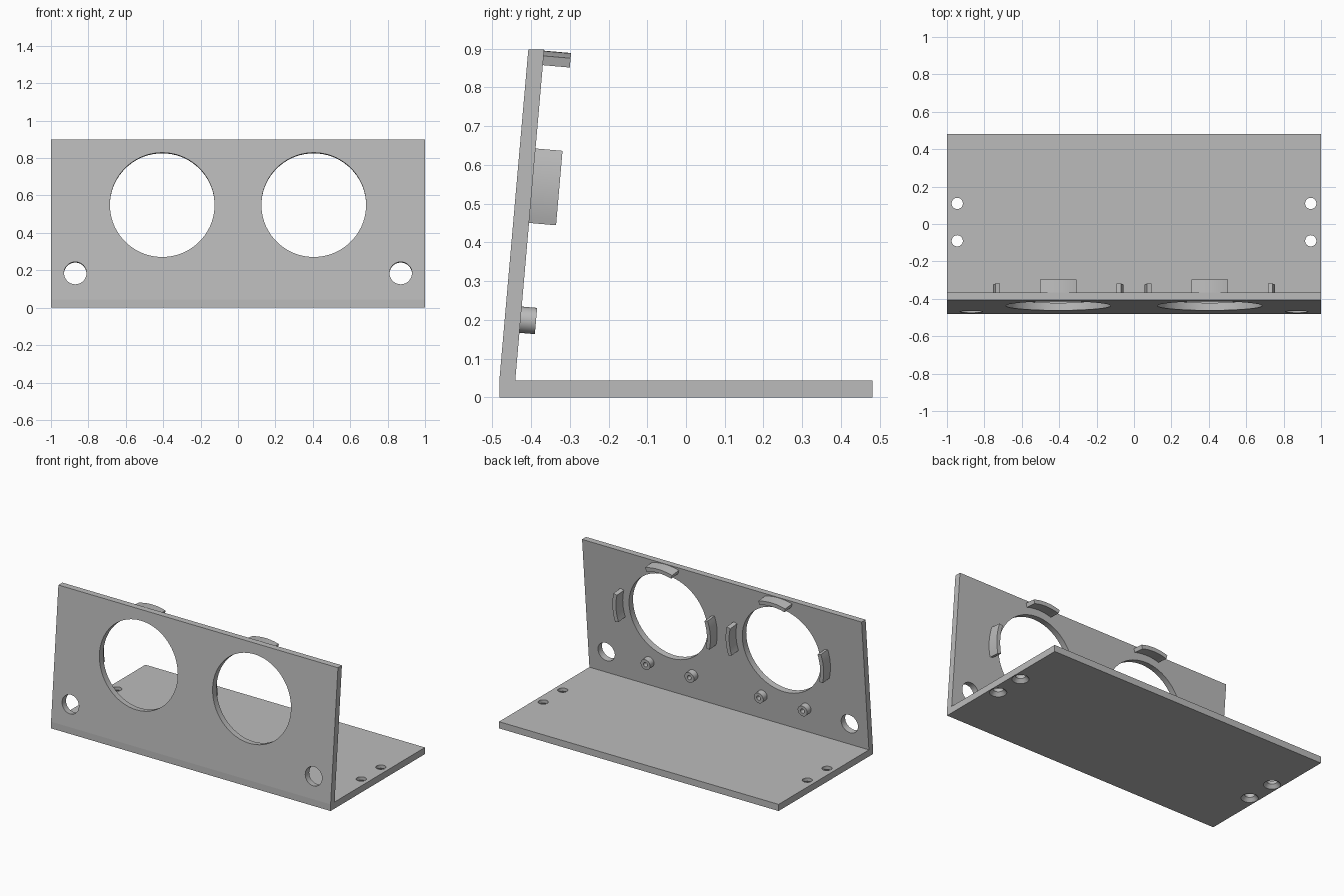
import bpy, bmesh
from math import radians, sin, cos, pi
from mathutils import Matrix, Vector

default = bpy.data.objects.get("Cube")
if default:
    bpy.data.objects.remove(default)

TILT = radians(5)
BASE_T, TOP, PLATE_T = 0.043, 0.898, 0.041   # base thickness, panel top, panel depth in y
FRONT, BACK = -0.482, 0.482
RING_X, RING_Z = 0.405, 0.55

grey = bpy.data.materials.new("light grey")
grey.use_nodes = True
grey.diffuse_color = (0.5, 0.5, 0.5, 1)
grey.node_tree.nodes["Principled BSDF"].inputs["Base Color"].default_value = (0.5, 0.5, 0.5, 1)


def make(name, bm, matrix=None):
    bmesh.ops.recalc_face_normals(bm, faces=bm.faces)
    if matrix:
        bm.transform(matrix)
    mesh = bpy.data.meshes.new(name)
    bm.to_mesh(mesh)
    bm.free()
    mesh.materials.append(grey)
    ob = bpy.data.objects.new(name, mesh)
    bpy.context.collection.objects.link(ob)
    return ob


def extrude(name, points, direction, matrix=None):
    """Solid made by sweeping a closed 3D outline along a vector."""
    bm = bmesh.new()
    face = bm.faces.new([bm.verts.new(p) for p in points])
    new = bmesh.ops.extrude_face_region(bm, geom=[face])["geom"]
    verts = [v for v in new if isinstance(v, bmesh.types.BMVert)]
    bmesh.ops.translate(bm, verts=verts, vec=direction)
    return make(name, bm, matrix)


def lathe(name, profile, matrix, steps=48):
    """Solid of revolution about local z from (radius, height) points."""
    bm = bmesh.new()
    verts = [bm.verts.new((r, 0, h)) for r, h in profile]
    edges = [bm.edges.new(pair) for pair in zip(verts, verts[1:])]
    bmesh.ops.spin(bm, geom=verts + edges, axis=(0, 0, 1), cent=(0, 0, 0),
                   angle=2 * pi, steps=steps, use_merge=True)
    bmesh.ops.remove_doubles(bm, verts=bm.verts, dist=1e-5)
    return make(name, bm, matrix)


def on_panel(x, z, depth=0.0):
    """Frame on the tilted panel's front: local z points backward through it."""
    y = FRONT + (z - BASE_T) * sin(TILT) / cos(TILT)
    frame = Matrix.Translation((x, y, z)) @ Matrix.Rotation(-pi / 2 - TILT, 4, "X")
    return frame @ Matrix.Translation((0, 0, depth))


def cut(target, cutters):
    for cutter in cutters:
        mod = target.modifiers.new("hole", "BOOLEAN")
        mod.object, mod.operation, mod.solver = cutter, "DIFFERENCE", "EXACT"
    bpy.context.view_layer.objects.active = target
    for mod in list(target.modifiers):
        bpy.ops.object.modifier_apply(modifier=mod.name)
    for cutter in cutters:
        bpy.data.objects.remove(cutter)


# Base plate and tilted front panel
base = extrude("base_plate", [(-1, FRONT, 0), (-1, BACK, 0), (-1, BACK, BASE_T),
                              (-1, FRONT, BASE_T)], (2, 0, 0))
lean = (TOP - BASE_T) * sin(TILT) / cos(TILT)
panel = extrude("front_panel", [(-1, FRONT, BASE_T), (-1, FRONT + PLATE_T, BASE_T),
                                (-1, FRONT + PLATE_T + lean, TOP),
                                (-1, FRONT + lean, TOP)], (2, 0, 0))

# Large round openings and small corner holes in the panel
panel_cutters = []
for side in (-1, 1):
    for x, z, r in ((RING_X, RING_Z, 0.28), (0.87, 0.185, 0.06)):
        panel_cutters.append(lathe("cutter", [(0, -0.1), (r, -0.1), (r, 0.15), (0, 0.15)],
                                   on_panel(side * x, z), 72))
cut(panel, panel_cutters)

# Screw holes in the base, countersunk from below
sink = [(0, -0.01), (0.06, -0.01), (0.05, 0), (0.03, 0.022), (0.03, 0.06), (0, 0.06)]
cut(base, [lathe("cutter", sink, Matrix.Translation((side * 0.945, y, 0)))
           for side in (-1, 1) for y in (-0.09, 0.11)])

parts = [base, panel]
depth = PLATE_T * cos(TILT)
for side, label in ((-1, "right"), (1, "left")):
    # Three curved retaining clips around each opening
    half, steps = radians(16), 12
    for turn, where in ((0, "left"), (pi / 2, "top"), (pi, "right")):
        angles = [turn - half + 2 * half * i / steps for i in range(steps + 1)]
        arc = [Vector((0.35 * cos(a), -0.35 * sin(a), -0.002)) for a in angles]
        arc += [Vector((0.325 * cos(a), -0.325 * sin(a), -0.002)) for a in reversed(angles)]
        parts.append(extrude(f"{label}_clip_{where}", arc, (0, 0, 0.072),
                             on_panel(side * RING_X, RING_Z, depth)))
    # Two hollow screw posts below each opening
    for offset, where in ((-0.157, "a"), (0.157, "b")):
        post = [(0, 0.002), (0.014, 0.002), (0.014, 0.04), (0.034, 0.04),
                (0.034, -0.002), (0, -0.002)]
        parts.append(lathe(f"{label}_post_{where}", post,
                           on_panel(side * RING_X + offset, 0.204, depth), 32))

# Smooth the curved walls, keep the edges crisp
bpy.ops.object.select_all(action="DESELECT")
for ob in parts:
    ob.select_set(True)
bpy.context.view_layer.objects.active = base
bpy.ops.object.shade_smooth_by_angle(angle=radians(30))
